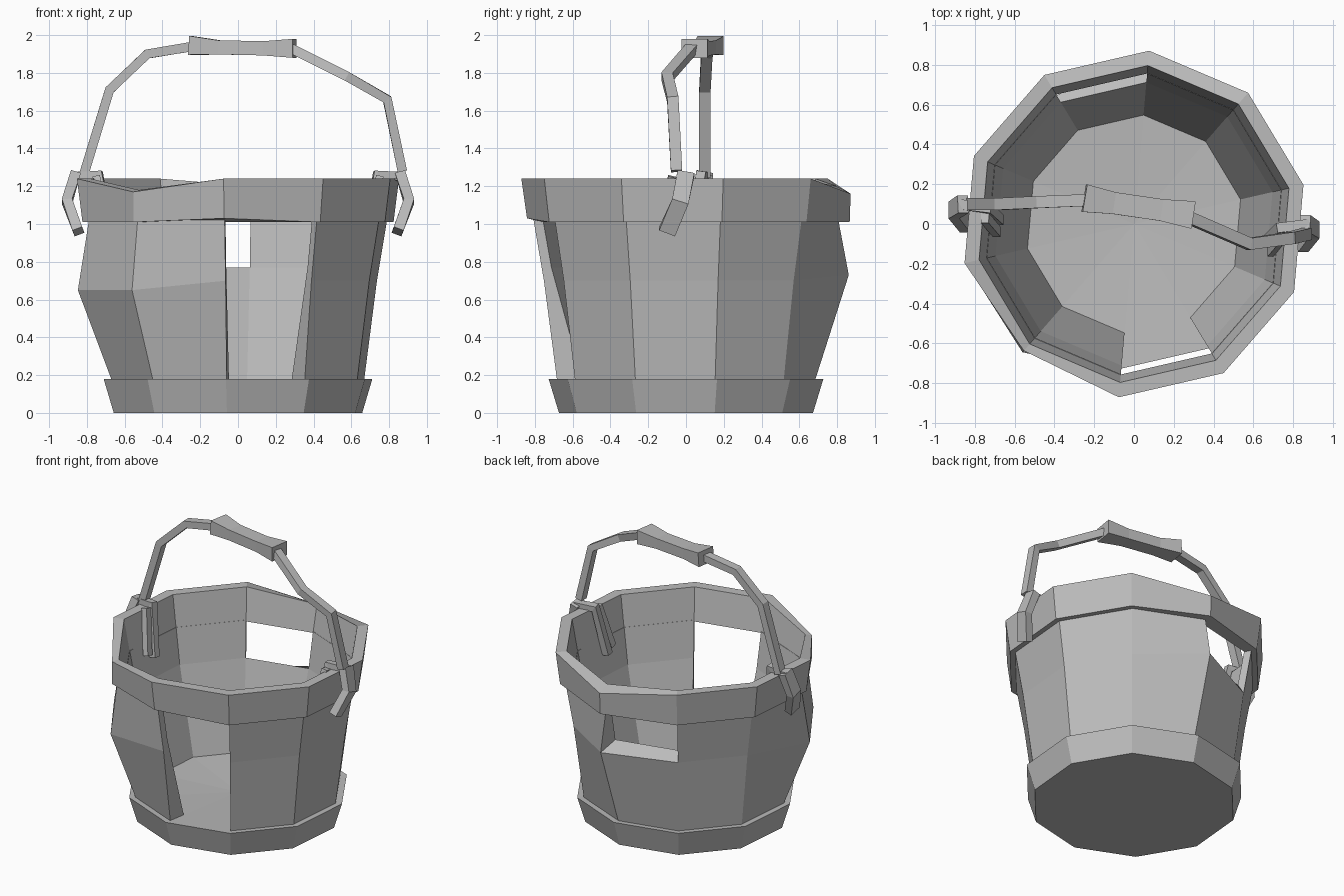
import bpy
import bmesh
from math import cos, sin, radians
from mathutils import Vector

cube = bpy.data.objects.get("Cube")
if cube:
    bpy.data.objects.remove(cube, do_unlink=True)

mat = bpy.data.materials.new("weathered grey")
mat.use_nodes = True
GREY = (0.5, 0.5, 0.5, 1)
mat.diffuse_color = GREY
mat.node_tree.nodes["Principled BSDF"].inputs["Base Color"].default_value = GREY

SIDES = 10


def polar(k, r, z):
    a = radians(85 - 36 * k)
    return Vector((r * cos(a), r * sin(a), z))


def finish(bm, name):
    bmesh.ops.remove_doubles(bm, verts=bm.verts, dist=0.0005)
    bmesh.ops.recalc_face_normals(bm, faces=bm.faces)
    mesh = bpy.data.meshes.new(name)
    bm.to_mesh(mesh)
    bm.free()
    mesh.materials.append(mat)
    obj = bpy.data.objects.new(name, mesh)
    bpy.context.collection.objects.link(obj)
    return obj


def stave_ring(name, outer, inner, missing=(), dents={}):
    """Ring of staves; levels are (radius, height), missing holds (side, level) gaps."""
    bm = bmesh.new()

    def point(k, level, side):
        k %= SIDES
        r, z = (outer, inner)[side][level]
        dr, dz = dents.get((k, level, side), (0, 0))
        return bm.verts.new(polar(k, r + dr, z + dz))

    def quad(*corners):
        bm.faces.new([point(*c) for c in corners])

    levels = len(outer) - 1

    def solid(k, i):
        return 0 <= i < levels and (k % SIDES, i) not in missing

    for k in range(SIDES):
        for i in range(levels):
            if not solid(k, i):
                continue
            for s in (0, 1):
                quad((k, i, s), (k + 1, i, s), (k + 1, i + 1, s), (k, i + 1, s))
            for step, edge in ((-1, k), (1, k + 1)):
                if not solid(k + step, i):
                    quad((edge, i, 0), (edge, i, 1), (edge, i + 1, 1), (edge, i + 1, 0))
            for step, lev in ((-1, i), (1, i + 1)):
                if not solid(k, i + step):
                    quad((k, lev, 0), (k + 1, lev, 0), (k + 1, lev, 1), (k, lev, 1))
    return finish(bm, name)


def sweep(name, path, sizes):
    """Square-edged bar along a path; sizes are (width along y, thickness)."""
    bm = bmesh.new()
    pts = [Vector(p) for p in path]
    if len(sizes) == 1:
        sizes = sizes * len(pts)
    rings = []
    for i, p in enumerate(pts):
        before = (p - pts[i - 1]).normalized() if i else Vector()
        after = (pts[i + 1] - p).normalized() if i < len(pts) - 1 else Vector()
        t = (before + after).normalized()
        side = (Vector((0, 1, 0)) - t * t.y).normalized()
        up = t.cross(side)
        w, h = sizes[i][0] / 2, sizes[i][1] / 2
        rings.append([bm.verts.new(p + side * a * w + up * b * h)
                      for a, b in ((-1, -1), (1, -1), (1, 1), (-1, 1))])
    for a, b in zip(rings, rings[1:]):
        for j in range(4):
            n = (j + 1) % 4
            bm.faces.new((a[j], a[n], b[n], b[j]))
    bm.faces.new(rings[0])
    bm.faces.new(rings[-1])
    return finish(bm, name)


# Solid base hoop with a slightly dished floor
bm = bmesh.new()
low = [bm.verts.new(polar(k, 0.675, 0)) for k in range(SIDES)]
high = [bm.verts.new(polar(k, 0.73, 0.18)) for k in range(SIDES)]
centre = bm.verts.new((0, 0, 0.14))
bm.faces.new(low)
for k in range(SIDES):
    n = (k + 1) % SIDES
    bm.faces.new((low[k], low[n], high[n], high[k]))
    bm.faces.new((high[k], high[n], centre))
finish(bm, "base")

# Wall: one stave missing at the front, half a stave at the back, warped boards
stave_ring(
    "wall_staves",
    outer=[(0.685, 0.17), (0.755, 0.7), (0.81, 1.02)],
    inner=[(0.55, 0.17), (0.715, 0.77), (0.76, 1.02)],
    missing={(4, 0), (4, 1), (9, 1)},
    dents={(6, 1, 0): (0.1, -0.05), (7, 1, 0): (0.115, -0.05),
           (0, 1, 0): (0.11, 0.03)},
)

# Top hoop, knocked down at two corners
stave_ring(
    "rim",
    outer=[(0.845, 1.01), (0.875, 1.24)],
    inner=[(0.76, 1.01), (0.8, 1.24)],
    dents={(0, 1, 0): (0, -0.08), (0, 1, 1): (0, -0.04),
           (6, 1, 0): (-0.03, -0.07), (6, 1, 1): (0, -0.06),
           (0, 0, 0): (0.025, 0), (5, 0, 0): (0, 0.02)},
)

# Bent handle with hooked ends outside the rim
sweep("handle_left", [(0.28, 0.03, 1.93), (0.58, -0.1, 1.78), (0.79, -0.07, 1.66),
                      (0.87, -0.05, 1.28)], [(0.06, 0.05)])
sweep("handle_right", [(-0.24, 0.12, 1.94), (-0.48, 0.11, 1.9), (-0.68, 0.1, 1.71),
                       (-0.82, 0.1, 1.25)], [(0.06, 0.05)])
sweep("grip", [(-0.25, 0.13, 1.945), (-0.1, 0.105, 1.935), (0.14, 0.07, 1.93),
               (0.3, 0.045, 1.93)],
      [(0.14, 0.1), (0.11, 0.075), (0.11, 0.075), (0.14, 0.1)])

# Brackets clipped over the rim, each with a hook outside and two strips inside
for name, s, y in (("left", 1, -0.02), ("right", -1, 0.08)):
    sweep("hook_" + name, [(s * 0.86, y + 0.02, 1.27), (s * 0.905, y - 0.01, 1.12),
                           (s * 0.845, y - 0.08, 0.96)], [(0.09, 0.055)])
    sweep("bracket_" + name, [(s * 0.68, y - 0.06, 0.92), (s * 0.735, y, 1.26),
                              (s * 0.88, y + 0.02, 1.25)], [(0.05, 0.05)])
    sweep("strip_" + name, [(s * 0.69, y - 0.12, 0.95), (s * 0.75, y - 0.05, 1.25)],
          [(0.05, 0.04)])
